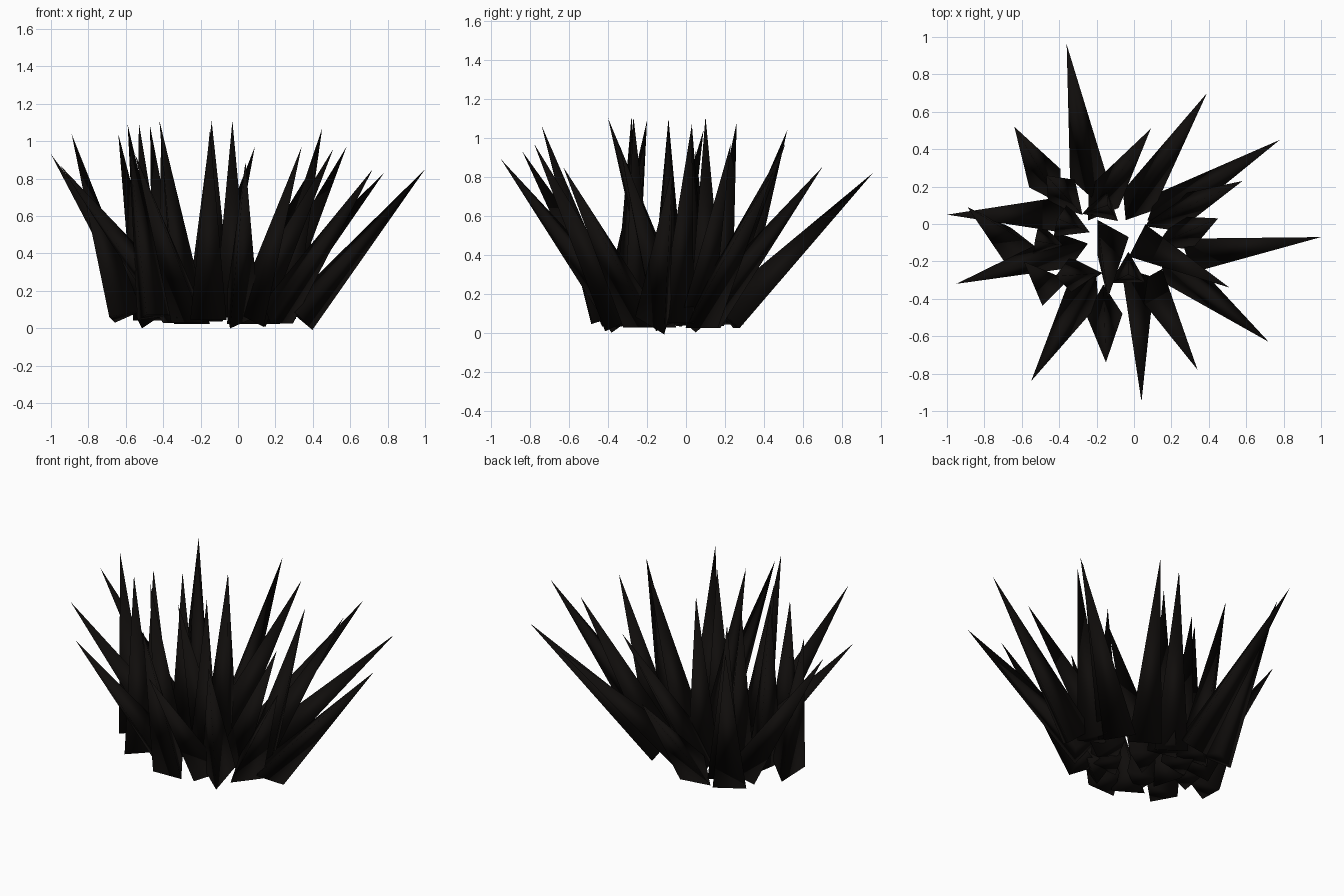
import bpy, bmesh
from math import radians, cos, sin
from mathutils import Vector

if "Cube" in bpy.data.objects:
    bpy.data.objects.remove(bpy.data.objects["Cube"])

mat = bpy.data.materials.new("near_black")
mat.diffuse_color = (0.005, 0.004, 0.0035, 1)
mat.use_nodes = True
mat.node_tree.nodes["Principled BSDF"].inputs["Base Color"].default_value = mat.diffuse_color

RADIUS, BASE_Z = 0.112, 0.062

# Each spike: base x, base y, tip x, tip y, tip z
spikes = [
    (-.24, .22, -.36, .96, .82), (.00, .09, .39, .70, .85),
    (.14, .06, .78, .45, .83), (-.19, .10, .09, .51, .97),
    (.15, .03, .58, .23, .97), (.22, -.07, .45, .03, 1.07),
    (.32, -.15, 1.0, -.07, .85), (.06, -.11, .51, -.34, .96),
    (.20, -.22, .72, -.63, .85), (.09, -.33, .34, -.78, .97),
    (.00, -.30, .04, -.95, .89), (-.16, -.43, -.15, -.74, 1.06),
    (-.25, -.34, -.55, -.84, .93), (-.33, -.13, -.95, -.32, .87),
    (-.42, .05, -1.0, .05, .93), (-.62, -.12, -.89, .09, 1.04),
    (-.45, .20, -.64, .52, 1.04), (-.46, -.33, -.59, -.20, 1.09),
    (-.28, -.27, -.42, -.28, 1.11), (-.14, -.07, -.14, -.40, 1.10),
    (-.35, .13, -.47, .26, 1.08), (-.03, -.26, -.03, -.27, 1.11),
    (-.34, .00, -.41, .03, 1.07), (-.47, -.10, -.53, -.09, 1.10),
    (-.17, .09, -.14, .10, 1.11),
]
# Roll of the triangular base, away from "one corner facing inward"
rolls = {6: -45, 7: -60, 9: 60, 10: 35, 14: 60, 15: 30, 17: 60, 19: 30}


def spike(i, bx, by, tx, ty, tz):
    base, tip = Vector((bx, by, BASE_Z)), Vector((tx, ty, tz))
    axis = (tip - base).normalized()
    side = axis.cross(Vector((0, 0, 1))).normalized()
    up = side.cross(axis)
    bm = bmesh.new()
    ring = []
    for k in range(3):
        a = radians(rolls.get(i, 0) + 120 * k)
        ring.append(bm.verts.new(base + RADIUS * (cos(a) * up + sin(a) * side)))
    top = bm.verts.new(tip)
    bm.faces.new(ring)
    for k in range(3):
        bm.faces.new((ring[k], ring[(k + 1) % 3], top))
    bmesh.ops.recalc_face_normals(bm, faces=bm.faces)
    for f in bm.faces:
        f.smooth = True
    name = f"spike_{i + 1:02d}"
    mesh = bpy.data.meshes.new(name)
    bm.to_mesh(mesh)
    bm.free()
    mesh.materials.append(mat)
    bpy.context.collection.objects.link(bpy.data.objects.new(name, mesh))


# Cluster of three-sided spikes fanning outward
for i, s in enumerate(spikes):
    spike(i, *s)
